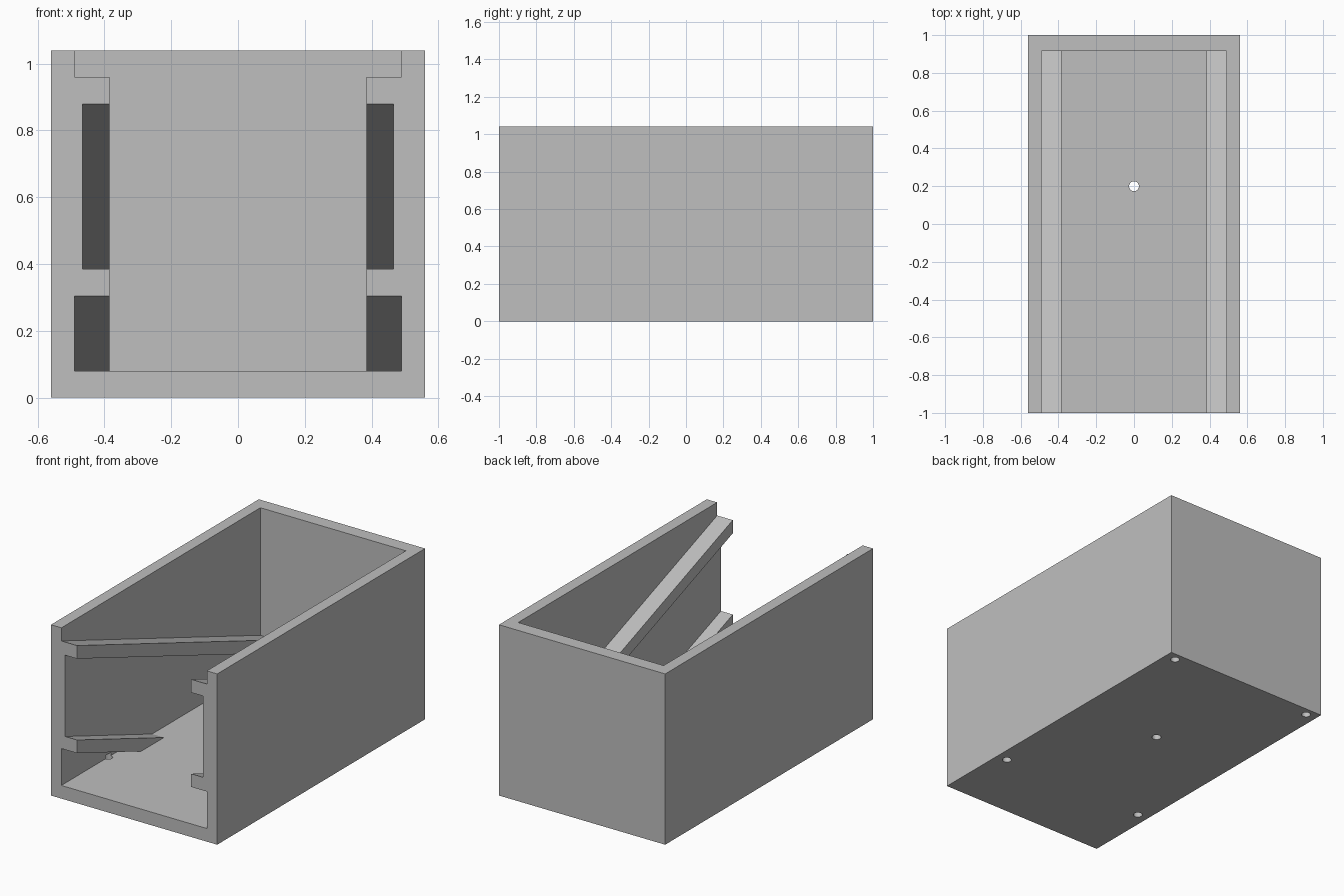
import bpy
import bmesh
import math

default = bpy.data.objects.get("Cube")
if default:
    bpy.data.objects.remove(default, do_unlink=True)

HALF_W, HALF_L, HEIGHT = 0.56, 1.0, 1.04
FLOOR, BACK = 0.08, 0.915
SLOPE = math.tan(math.radians(20))

grey = bpy.data.materials.new("plain grey")
grey.use_nodes = True
colour = (0.52, 0.52, 0.52, 1)
grey.diffuse_color = colour
grey.node_tree.nodes["Principled BSDF"].inputs["Base Color"].default_value = colour


def make_object(name, bm):
    bmesh.ops.recalc_face_normals(bm, faces=bm.faces)
    mesh = bpy.data.meshes.new(name)
    bm.to_mesh(mesh)
    bm.free()
    mesh.materials.append(grey)
    obj = bpy.data.objects.new(name, mesh)
    bpy.context.collection.objects.link(obj)
    return obj


def prism(name, half_width, profile):
    """Side profile of (y, z) points, extruded evenly across x."""
    bm = bmesh.new()
    face = bm.faces.new([bm.verts.new((-half_width, y, z)) for y, z in profile])
    extruded = bmesh.ops.extrude_face_region(bm, geom=[face])["geom"]
    moved = [v for v in extruded if isinstance(v, bmesh.types.BMVert)]
    bmesh.ops.translate(bm, verts=moved, vec=(2 * half_width, 0, 0))
    return make_object(name, bm)


def screw_hole(x, y):
    bm = bmesh.new()
    bmesh.ops.create_cone(bm, cap_ends=True, segments=32, radius1=0.026,
                          radius2=0.026, depth=0.2)
    bmesh.ops.translate(bm, verts=bm.verts, vec=(x, y, 0))
    return make_object("screw_hole_cutter", bm)


def drop(z, y):
    """Height at y of a rail edge that starts at z on the front."""
    return z - SLOPE * (y + HALF_L)


def meets_floor(z):
    return (z - FLOOR) / SLOPE - HALF_L


# Solid block
holder = prism("sloped_rail_box", HALF_W, [
    (-HALF_L, 0), (HALF_L, 0), (HALF_L, HEIGHT), (-HALF_L, HEIGHT)])

# Spaces to carve, leaving two sloping rails on each side wall
F, TOP = -1.1, 1.2
cutters = [
    prism("centre_cutter", 0.385, [(F, FLOOR), (BACK, FLOOR), (BACK, TOP), (F, TOP)]),
    prism("above_rails_cutter", 0.49, [
        (F, drop(0.96, F)), (BACK, drop(0.96, BACK)), (BACK, TOP), (F, TOP)]),
    prism("between_rails_cutter", 0.465, [
        (F, drop(0.385, F)), (meets_floor(0.385), FLOOR), (BACK, FLOOR),
        (BACK, drop(0.88, BACK)), (F, drop(0.88, F))]),
    prism("below_rails_cutter", 0.49, [
        (F, FLOOR), (meets_floor(0.305), FLOOR), (F, drop(0.305, F))]),
]

# Screw holes in the base
cutters.append(screw_hole(0, 0.2))
for side in (-1, 1):
    for y in (-0.55, 0.95):
        cutters.append(screw_hole(side * 0.49, y))

for cutter in cutters:
    cutter.hide_render = True
    mod = holder.modifiers.new(cutter.name, 'BOOLEAN')
    mod.operation = 'DIFFERENCE'
    mod.solver = 'EXACT'
    mod.object = cutter

# Bake the cuts and discard the cutters
bpy.context.view_layer.update()
graph = bpy.context.evaluated_depsgraph_get()
carved = bpy.data.meshes.new_from_object(holder.evaluated_get(graph))
holder.modifiers.clear()
holder.data = carved
for cutter in cutters:
    bpy.data.objects.remove(cutter, do_unlink=True)
